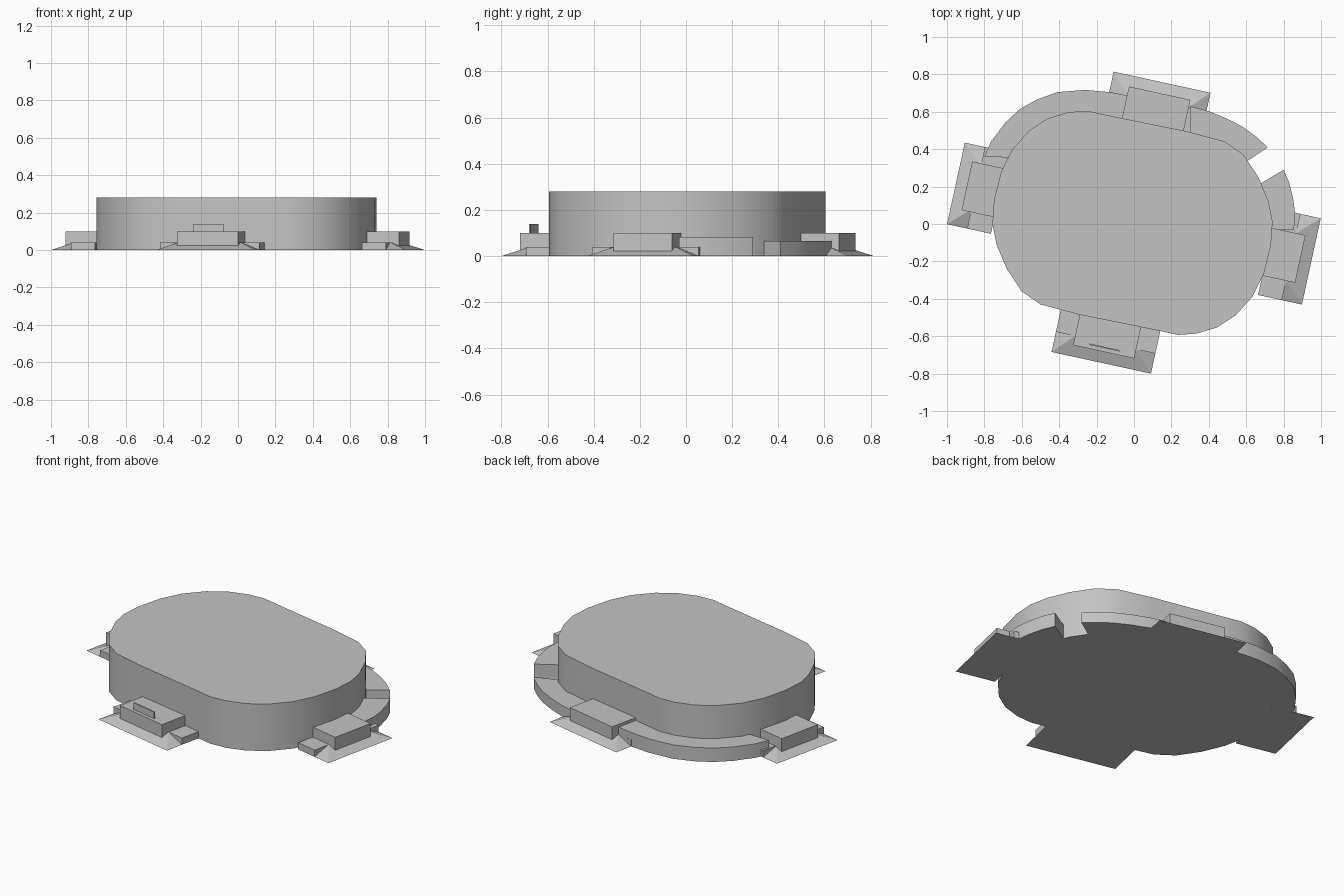
import bpy, bmesh, math
from mathutils import Matrix

if "Cube" in bpy.data.objects:
    bpy.data.objects.remove(bpy.data.objects["Cube"], do_unlink=True)

grey = bpy.data.materials.new("light_grey")
grey.use_nodes = True
COLOUR = (0.55, 0.55, 0.55, 1)
grey.diffuse_color = COLOUR
grey.node_tree.nodes["Principled BSDF"].inputs["Base Color"].default_value = COLOUR


def loft(name, bottom, top, z0, z1, matrix=None, smooth=False):
    """Solid between two matching outlines."""
    bm = bmesh.new()
    lo = [bm.verts.new((x, y, z0)) for x, y in bottom]
    hi = [bm.verts.new((x, y, z1)) for x, y in top]
    n = len(lo)
    bm.faces.new(lo)
    bm.faces.new(hi)
    for i in range(n):
        j = (i + 1) % n
        bm.faces.new((lo[i], lo[j], hi[j], hi[i]))
    bmesh.ops.recalc_face_normals(bm, faces=bm.faces)
    if matrix:
        bm.transform(matrix)
    mesh = bpy.data.meshes.new(name)
    bm.to_mesh(mesh)
    bm.free()
    mesh.materials.append(grey)
    obj = bpy.data.objects.new(name, mesh)
    bpy.context.collection.objects.link(obj)
    if smooth:
        bpy.ops.object.select_all(action='DESELECT')
        obj.select_set(True)
        bpy.context.view_layer.objects.active = obj
        bpy.ops.object.shade_smooth_by_angle(angle=math.radians(30))
    return obj


def prism(name, outline, z0, z1, matrix=None, smooth=False):
    return loft(name, outline, outline, z0, z1, matrix, smooth)


def rect(half, y0, y1):
    return [(-half, y0), (half, y0), (half, y1), (-half, y1)]


# Main hall: half of the oval outline, repeated by a half turn
half = [(0.13, -0.57), (-0.29, -0.485), (-0.5, -0.43), (-0.6, -0.36), (-0.68, -0.24),
        (-0.735, -0.11), (-0.757, 0.0), (-0.748, 0.13), (-0.71, 0.28), (-0.65, 0.4),
        (-0.56, 0.5), (-0.46, 0.565), (-0.35, 0.598), (-0.25, 0.605)]
CX, CY = -0.008, 0.006
oval = half + [(2 * CX - x, 2 * CY - y) for x, y in half]
prism("main_hall", oval, 0, 0.28, smooth=True)

# Low terraces around the back
prism("back_right_terrace",
      [(-0.8, 0.36), (-0.765, 0.44), (-0.69, 0.54), (-0.61, 0.615), (-0.52, 0.665), (-0.41, 0.705),
       (-0.26, 0.717), (-0.13, 0.705), (0.0, 0.68), (0.0, 0.5), (-0.5, 0.35)], 0, 0.083, smooth=True)
prism("back_left_terrace",
      [(0.3, 0.63), (0.4, 0.603), (0.5, 0.562), (0.58, 0.52), (0.65, 0.47), (0.715, 0.41),
       (0.55, 0.3), (0.3, 0.4)], 0, 0.065, smooth=True)
prism("left_terrace",
      [(0.6, 0.17), (0.8, 0.29), (0.83, 0.22), (0.852, 0.13), (0.862, 0.05), (0.855, -0.03), (0.6, -0.03)],
      0, 0.083, smooth=True)

# Entrances: name, centre of outer edge, quarter turns, skirt half width, porch half width
entrances = [("front", (-0.175, -0.742), 0, 0.272, 0.167),
             ("left", (0.948, -0.2), 1, 0.236, 0.13),
             ("back", (0.15, 0.758), 2, 0.265, 0.168),
             ("right", (-0.952, 0.217), 3, 0.223, 0.133)]
for side, (x, y), turns, wide, porch in entrances:
    place = Matrix.Translation((x, y, 0)) @ Matrix.Rotation(math.radians(-12.3 + 90 * turns), 4, 'Z')
    loft(side + "_skirt", rect(wide, 0, 0.24), rect(wide - 0.1, 0.105, 0.235), 0, 0.04, place)
    prism(side + "_landing", rect(wide, 0.11, 0.24), 0, 0.04, place)
    prism(side + "_porch", rect(porch, 0.06, 0.3), 0, 0.1, place)
    if side == "front":
        prism("front_porch_panel", rect(0.082, 0.08, 0.087), 0.1, 0.14, place)
